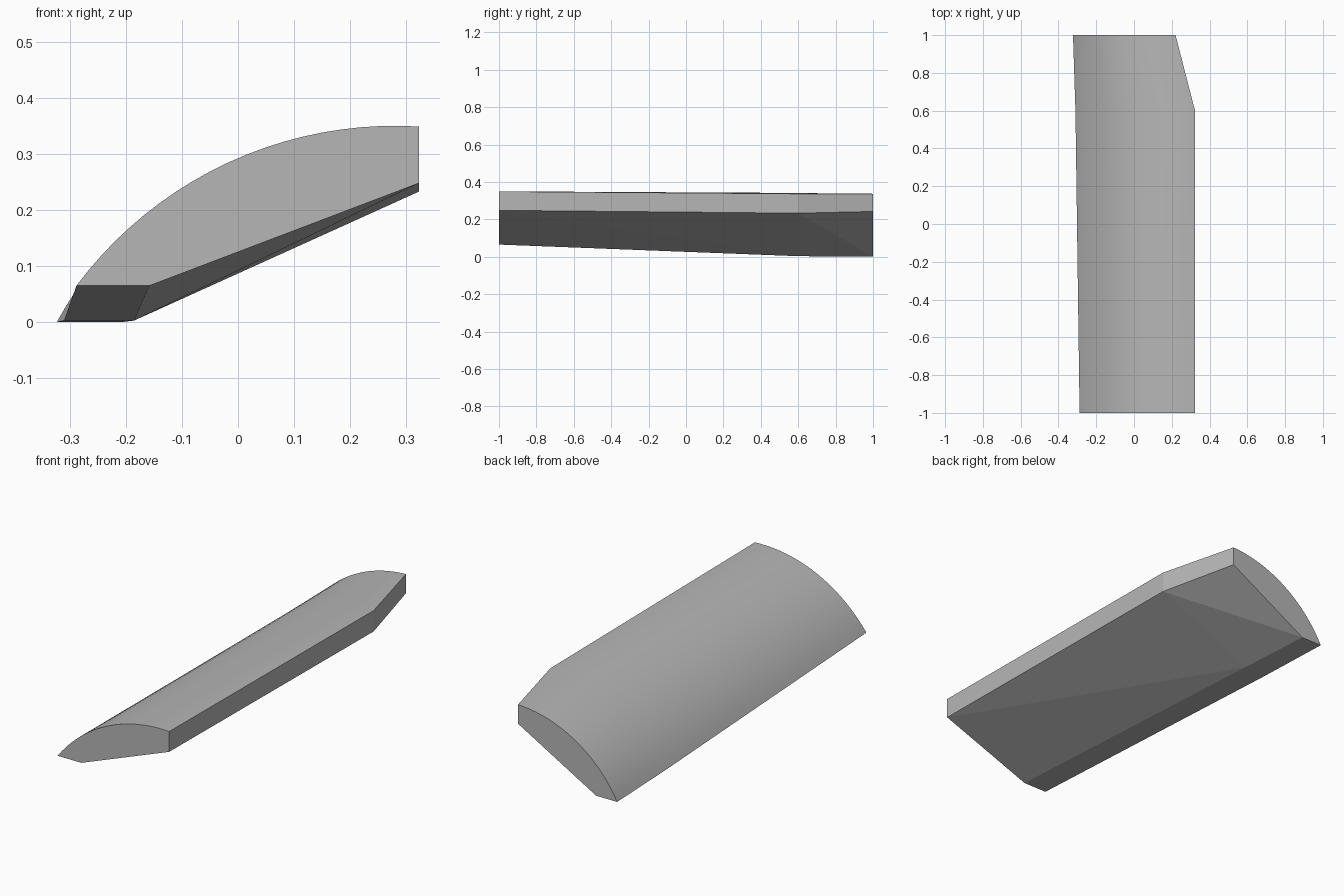
import bpy
import bmesh
import math

if "Cube" in bpy.data.objects:
    bpy.data.objects.remove(bpy.data.objects["Cube"])

N = 20  # segments along the curved top

# One cross-section per station along y:
# y, leading edge (x, z), underside bend x, trailing edge x, trailing bottom z, arc apex (x, z)
stations = [
    (-1.0, -0.288, 0.065, -0.158, 0.323, 0.248, 0.280, 0.350),
    (0.6, -0.310, 0.003, -0.185, 0.323, 0.233, 0.247, 0.341),
    (1.0, -0.323, 0.000, -0.208, 0.220, 0.242, 0.240, 0.337),
]


def section(bm, y, lx, lz, bx, tx, tz, ax, az):
    """Curved top from leading to trailing edge, then the two lower corners."""
    drop, run = az - lz, ax - lx
    r = (run * run + drop * drop) / (2 * drop)
    cz = az - r
    a0 = math.asin((lx - ax) / r)
    a1 = math.asin((tx - ax) / r)
    pts = []
    for i in range(N + 1):
        a = a0 + (a1 - a0) * i / N
        pts.append((ax + r * math.sin(a), y, cz + r * math.cos(a)))
    pts += [(tx, y, tz), (bx, y, lz)]
    return [bm.verts.new(p) for p in pts]


bm = bmesh.new()
rings = [section(bm, *s) for s in stations]
count = N + 3

# Skin between neighbouring sections
for a, b in zip(rings, rings[1:]):
    for i in range(count):
        j = (i + 1) % count
        if i == N + 1:  # twisted underside, folded along its diagonal
            bm.faces.new((a[i], b[j], a[j]))
            bm.faces.new((a[i], b[i], b[j]))
        else:
            f = bm.faces.new((a[i], b[i], b[j], a[j]))
            f.smooth = i < N

# Flat ends
bm.faces.new(rings[0])
bm.faces.new(rings[-1])
bmesh.ops.recalc_face_normals(bm, faces=bm.faces)

# Keep corners crisp
for e in bm.edges:
    e.smooth = e.calc_face_angle(0) < math.radians(30)

mesh = bpy.data.meshes.new("curved_panel")
bm.to_mesh(mesh)
bm.free()
panel = bpy.data.objects.new("curved_panel", mesh)
bpy.context.collection.objects.link(panel)

grey = bpy.data.materials.new("light grey")
grey.diffuse_color = (0.47, 0.47, 0.47, 1)
grey.use_nodes = True
grey.node_tree.nodes["Principled BSDF"].inputs["Base Color"].default_value = grey.diffuse_color
mesh.materials.append(grey)
